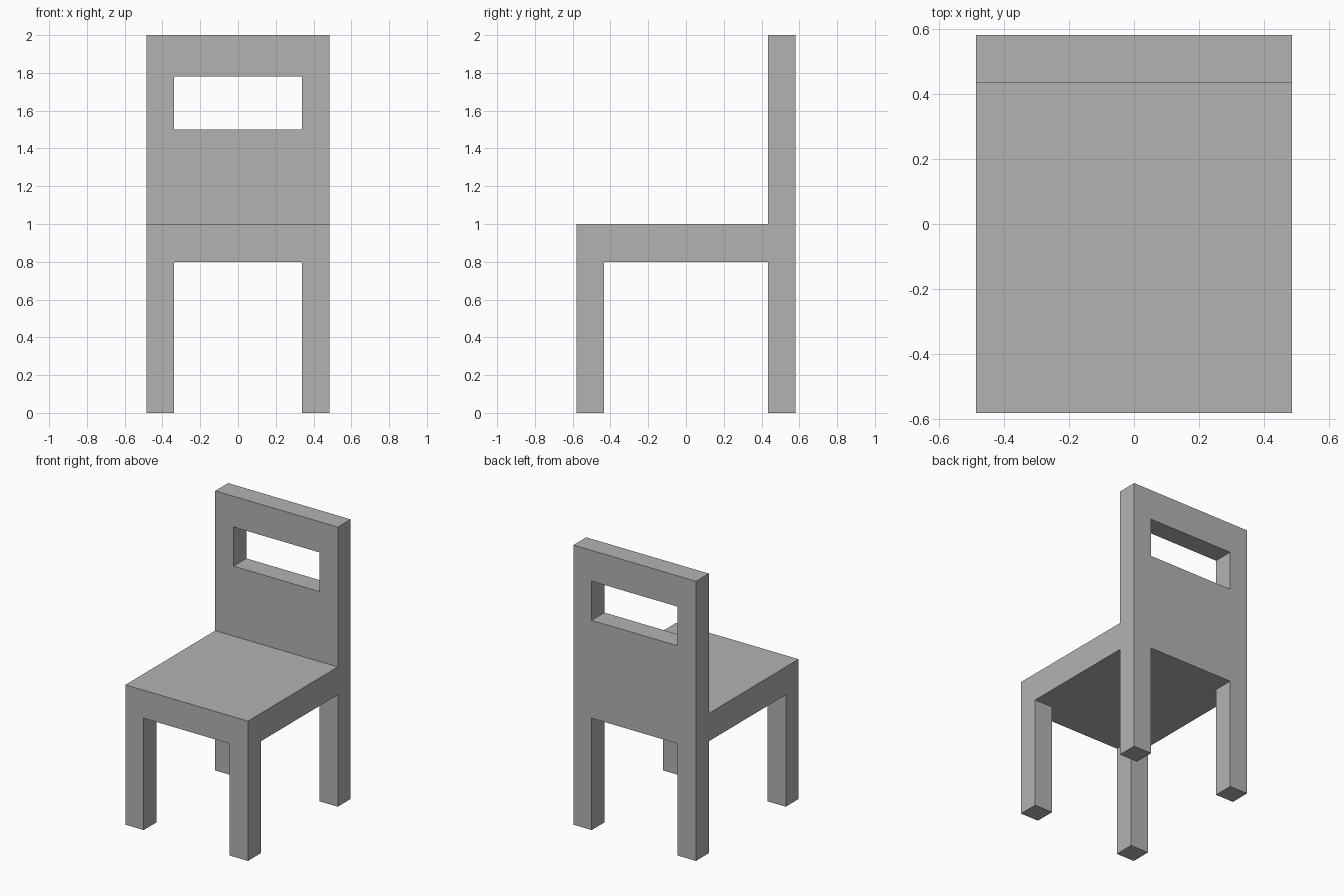
import bpy, bmesh
from mathutils import Vector

if "Cube" in bpy.data.objects:
    bpy.data.objects.remove(bpy.data.objects["Cube"], do_unlink=True)

HALF_W, HALF_D = 0.485, 0.58      # outer half width and depth
POST_X, POST_Y = 0.34, 0.435      # inner edges of the posts
SEAT_LOW, SEAT_TOP = 0.80, 1.0
SLOT_LOW, SLOT_TOP, TOP = 1.50, 1.78, 2.0

grey = bpy.data.materials.new("plain_grey")
grey.use_nodes = True
grey.diffuse_color = (0.45, 0.45, 0.45, 1)
grey.node_tree.nodes["Principled BSDF"].inputs["Base Color"].default_value = grey.diffuse_color

bm = bmesh.new()


def faces_where(axis, sign, test):
    """Faces turned along an axis whose centre passes a test."""
    bm.normal_update()
    return [f for f in bm.faces
            if f.normal[axis] * sign > 0.9 and test(f.calc_center_median())]


def extrude_to(faces, z):
    """Extrude level faces to a height, leaving no inner faces."""
    out = bmesh.ops.extrude_face_region(bm, geom=faces)["geom"]
    for v in out:
        if isinstance(v, bmesh.types.BMVert):
            v.co.z = z
    old = [f for f in faces if f.is_valid]
    if old:
        bmesh.ops.delete(bm, geom=old, context="FACES")
    return [f for f in out if f.is_valid and isinstance(f, bmesh.types.BMFace)]


# seat slab, cut along the inner edges of the posts
bmesh.ops.create_cube(bm, size=2)
for v in bm.verts:
    v.co = Vector((v.co.x * HALF_W, v.co.y * HALF_D,
                   SEAT_TOP if v.co.z > 0 else SEAT_LOW))
for axis, cut in ((0, POST_X), (1, POST_Y)):
    for side in (-1, 1):
        at, normal = Vector(), Vector()
        at[axis], normal[axis] = cut * side, 1
        bmesh.ops.bisect_plane(bm, geom=bm.verts[:] + bm.edges[:] + bm.faces[:],
                               plane_co=at, plane_no=normal)

# four legs from the corner faces below
extrude_to(faces_where(2, -1, lambda c: abs(c.x) > POST_X and abs(c.y) > POST_Y), 0)

# backrest, raised in three tiers
tier = faces_where(2, 1, lambda c: c.y > POST_Y)
for height in (SLOT_LOW, SLOT_TOP, TOP):
    tier = extrude_to(tier, height)

# hand slot through the backrest
slot = [f for side in (-1, 1) for f in faces_where(
    1, side, lambda c: abs(c.x) < POST_X and c.y > 0 and SLOT_LOW < c.z < SLOT_TOP)]
rim = [e for f in slot for e in f.edges]
bmesh.ops.delete(bm, geom=slot, context="FACES_ONLY")
bmesh.ops.bridge_loops(bm, edges=rim)
bmesh.ops.recalc_face_normals(bm, faces=bm.faces[:])

mesh = bpy.data.meshes.new("chair")
bm.to_mesh(mesh)
bm.free()
mesh.materials.append(grey)
chair = bpy.data.objects.new("chair", mesh)
bpy.context.collection.objects.link(chair)
